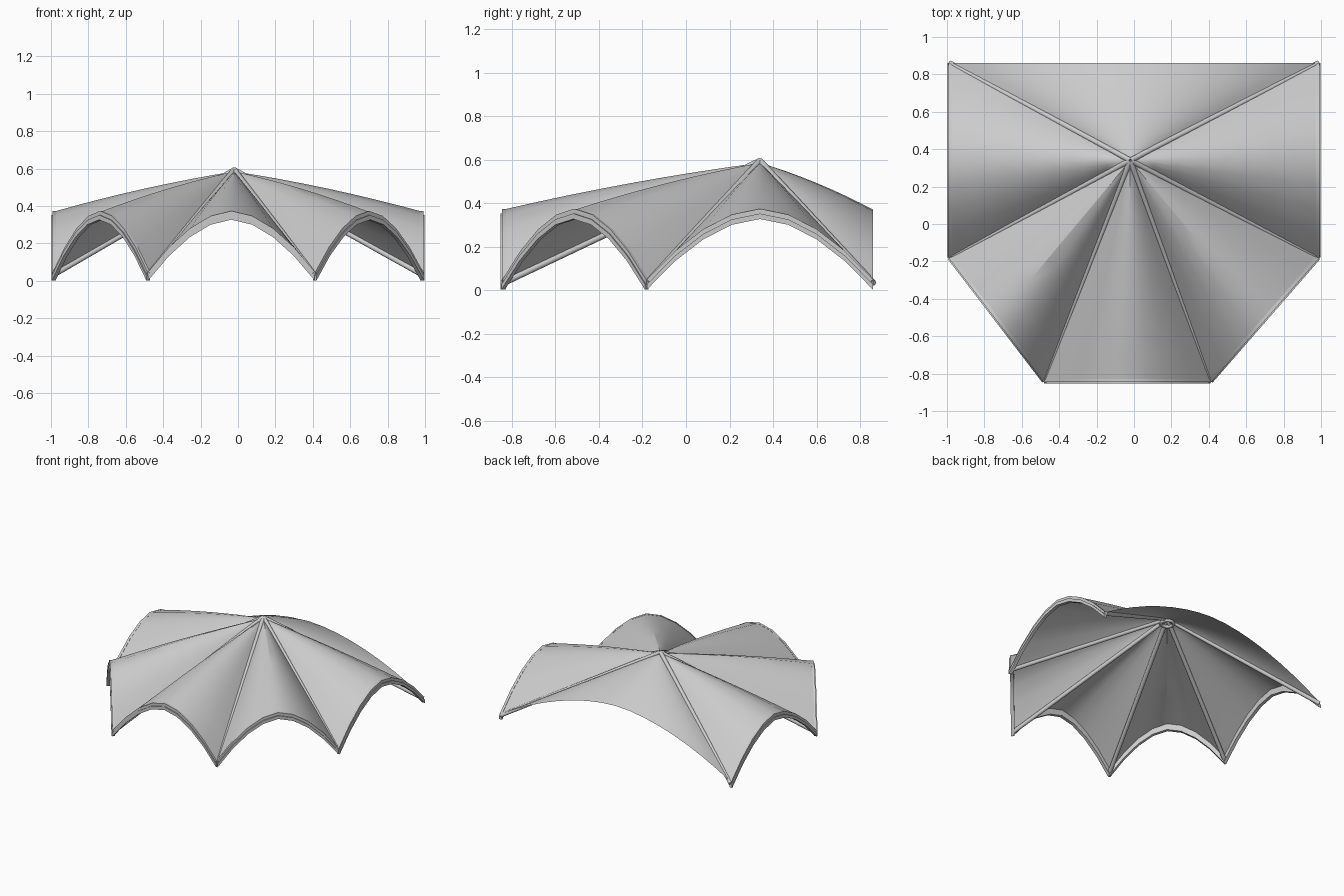
import bpy, bmesh, math
from mathutils import Vector

cube = bpy.data.objects.get("Cube")
if cube:
    bpy.data.objects.remove(cube, do_unlink=True)

grey = bpy.data.materials.new("light_grey")
grey.use_nodes = True
colour = (0.6, 0.6, 0.6, 1)
grey.diffuse_color = colour
grey.node_tree.nodes["Principled BSDF"].inputs["Base Color"].default_value = colour

APEX = Vector((-0.02, 0.34, 0.585))
LOW, RISE = 0.045, 0.325
CORNERS = [Vector((x, y, LOW)) for x, y in
           [(-0.985, 0.86), (-0.985, -0.18), (-0.48, -0.84),
            (0.41, -0.84), (0.985, -0.18), (0.985, 0.86)]]


def finish(name, bm, angle=30):
    mesh = bpy.data.meshes.new(name)
    bm.to_mesh(mesh)
    bm.free()
    mesh.materials.append(grey)
    obj = bpy.data.objects.new(name, mesh)
    bpy.context.collection.objects.link(obj)
    bpy.ops.object.select_all(action="DESELECT")
    obj.select_set(True)
    bpy.context.view_layer.objects.active = obj
    bpy.ops.object.shade_smooth_by_angle(angle=math.radians(angle))


def arch(a, b, n):
    """Points of the scalloped edge between two corners, with their arch height 0..1."""
    for i in range(n + 1):
        t = i / n
        h = 1 - abs(2 * t - 1) ** 1.8
        yield a.lerp(b, t) + Vector((0, 0, RISE * h)), h


def skin(bm, rows, closed=False):
    """Bridge neighbouring rows of points with quads."""
    grid = [[bm.verts.new(p) for p in row] for row in rows]
    for r, s in zip(grid, grid[1:]):
        for j in range(len(r) if closed else len(r) - 1):
            k = (j + 1) % len(r)
            bm.faces.new((r[j], r[k], s[k], s[j]))
    return grid


# Canopy cloth: one gently bulging vault per pair of corners
bm = bmesh.new()
STEPS = 8
for i, a in enumerate(CORNERS):
    b = CORNERS[(i + 1) % len(CORNERS)]
    rows = []
    for p, h in arch(a, b, 16 if i == 5 else 8):
        steps = [k / STEPS for k in range(STEPS)]
        rows.append([p.lerp(APEX, s) + Vector((0, 0, 0.06 * h * s * (1 - s)))
                     for s in steps])
    grid = skin(bm, rows)
    tip = bm.verts.new(APEX)
    for r, s in zip(grid, grid[1:]):
        bm.faces.new((r[-1], tip, s[-1]))
bmesh.ops.remove_doubles(bm, verts=bm.verts, dist=0.0005)
bm.normal_update()
bmesh.ops.reverse_faces(bm, faces=[f for f in bm.faces if f.normal.z < 0])
finish("canopy_cloth", bm)

# Stepped hem along each arch except the open back
SECTION = [(-0.012, 0.004), (0.006, 0.004), (0.006, -0.018),
           (0.013, -0.018), (0.013, -0.043), (-0.012, -0.043)]
for i, (a, b) in enumerate(zip(CORNERS, CORNERS[1:])):
    out = (b - a).normalized().cross(Vector((0, 0, 1)))
    bm = bmesh.new()
    rows = [[p + out * o + Vector((0, 0, z)) for o, z in SECTION]
            for p, h in arch(a, b, 8)]
    grid = skin(bm, rows, closed=True)
    bm.faces.new(grid[0])
    bm.faces.new(grid[-1])
    bmesh.ops.recalc_face_normals(bm, faces=bm.faces)
    finish(f"arch_hem_{i + 1}", bm)

# Ribs running from each corner up to the hub
for i, c in enumerate(CORNERS):
    start = c + Vector((0, 0, -0.012))
    end = APEX + Vector((0, 0, 0.008))
    d = end - start
    bm = bmesh.new()
    bmesh.ops.create_cone(bm, cap_ends=True, segments=10, radius1=0.015,
                          radius2=0.015, depth=d.length)
    turn = d.to_track_quat("Z", "Y").to_matrix().to_4x4()
    bmesh.ops.transform(bm, matrix=turn, verts=bm.verts)
    bmesh.ops.translate(bm, vec=(start + end) / 2, verts=bm.verts)
    finish(f"rib_{i + 1}", bm, 40)

# Hub ring under the peak
bpy.ops.mesh.primitive_torus_add(location=APEX - Vector((0, 0, 0.03)),
                                 major_radius=0.045, minor_radius=0.012,
                                 major_segments=20, minor_segments=8)
ring = bpy.context.object
ring.name = "hub_ring"
ring.data.materials.append(grey)
bpy.ops.object.shade_smooth_by_angle(angle=math.radians(50))
